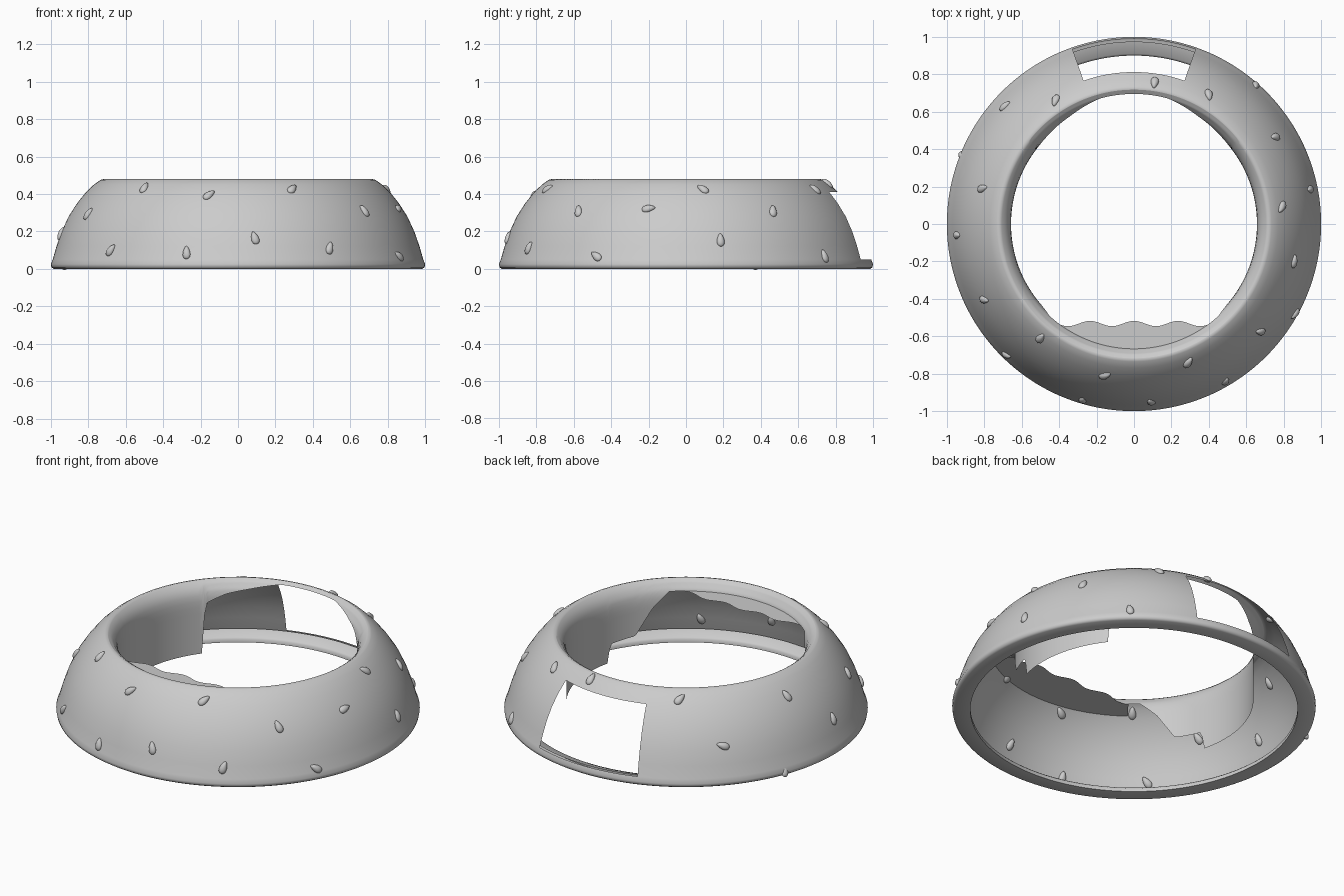
import bpy
import bmesh
from math import sin, cos, pi, radians, degrees, asin, atan2, hypot, sqrt
from mathutils import Matrix, Vector

if "Cube" in bpy.data.objects:
    bpy.data.objects.remove(bpy.data.objects["Cube"])

COLUMNS = 260
WINDOW_HALF = 14          # columns on each side of the back centre line
WINDOW_LOW, WINDOW_HIGH = .05, .41
PLATE_Z = .42

# Outer section (radius, height): base flange, then the domed wall up to the crest
FLANGE = [(.975, .05), (.91, .03), (.9, .02), (.9, 0), (.985, 0), (.997, .008)]
DOME = [(1, .025), (.99, WINDOW_LOW), (.97, .12), (.942, .2), (.905, .28),
        (.86, .35), (.812, WINDOW_HIGH), (.77, .45), (.735, .475), (.718, .48)]
# Inner wall: radius against height, and lower edge height against angle from the side
LIP = [(0, .657), (.36, .657), (.4, .661), (.43, .67), (.465, .695), (.48, .718)]
HEM = [(-90, PLATE_Z), (-47, PLATE_Z), (-39, .335), (-30, .18), (-15.5, .17),
       (-14.5, .06), (38, .06), (39, .36), (49, .405), (75, .465), (90, .465)]


def lerp_table(table, value):
    for (a, b), (c, d) in zip(table, table[1:]):
        if value <= c:
            return b + (d - b) * max(0, value - a) / (c - a)
    return table[-1][1]


def finish(name, bm, angle=50):
    mesh = bpy.data.meshes.new(name)
    bm.to_mesh(mesh)
    bm.free()
    obj = bpy.data.objects.new(name, mesh)
    bpy.context.collection.objects.link(obj)
    bpy.ops.object.select_all(action='DESELECT')
    obj.select_set(True)
    bpy.context.view_layer.objects.active = obj
    bpy.ops.object.shade_smooth_by_angle(angle=radians(angle))
    return obj


def section(angle):
    """Full radial section of the shell at one angle."""
    hem = lerp_table(HEM, degrees(asin(max(-1, min(1, sin(angle))))))
    rows = 12
    inner = []
    for k in range(1, rows + 1):
        # Rows crowd together near the crest so the lip stays round
        z = .48 + (hem - .48) * (k / rows) ** 1.6
        inner.append((lerp_table(LIP, z), z))
    return FLANGE + DOME + inner


def build_shell():
    bm = bmesh.new()
    grid = []
    for i in range(COLUMNS):
        a = pi / 2 + 2 * pi * i / COLUMNS
        grid.append([bm.verts.new((r * cos(a), r * sin(a), z)) for r, z in section(a)])
    first = len(FLANGE) + [z for r, z in DOME].index(WINDOW_LOW)
    last = len(FLANGE) + [z for r, z in DOME].index(WINDOW_HIGH)
    for i in range(COLUMNS):
        left, right = grid[i], grid[(i + 1) % COLUMNS]
        at_back = i < WINDOW_HALF or i >= COLUMNS - WINDOW_HALF
        for j in range(len(left) - 1):
            if at_back and first <= j < last:
                continue          # rear window opening
            bm.faces.new((left[j], right[j], right[j + 1], left[j + 1]))
    return finish("ring_shell", bm)


def build_plate():
    """Flat front ledge with a scalloped free edge."""
    bm = bmesh.new()
    pairs = []
    steps = 72
    for i in range(steps + 1):
        t = 2 * i / steps - 1
        x = .405 * t
        y = -.532 + .014 * cos(2 * pi * x / .235)
        a = atan2(-sqrt(.667 ** 2 - x * x), x)
        pairs.append([bm.verts.new((px, py, PLATE_Z)) for px, py in
                      ((x, y), (.667 * cos(a), .667 * sin(a)), (.8 * cos(a), .8 * sin(a)))])
    for p, q in zip(pairs, pairs[1:]):
        for k in range(2):
            bm.faces.new((p[k], p[k + 1], q[k + 1], q[k]))
    return finish("front_ledge", bm)


# Seeds: plan position x, y and the lean of the pointed end in degrees
SEEDS = [
    (-.5, -.61, 0), (-.155, -.81, 45), (.29, -.74, 45), (.675, -.575, -20),
    (-.8, -.405, 20), (-.68, -.7, 35), (-.275, -.94, -5), (.09, -.95, -15),
    (.49, -.84, 20), (.86, -.48, -55), (.855, -.2, 80), (.79, .09, -45),
    (.755, .465, 15), (.4, .69, -30), (.94, .185, 0), (.65, .74, -10),
    (.11, .755, 0), (-.42, .66, 40), (-.69, .63, -70), (-.81, .19, -20),
    (-.93, .37, 10), (-.945, -.06, 0),
]


def build_seed(index, x, y, lean):
    a, r = atan2(y, x), hypot(x, y)
    by_radius = [(q, z) for q, z in reversed(DOME)]
    z = lerp_table(by_radius, r)
    rise = lerp_table(by_radius, r - .02) - lerp_table(by_radius, r + .02)
    out = Vector((cos(a), sin(a), 0))
    up = (Vector((0, 0, rise)) - out * .04).normalized()
    side = Vector((-sin(a), cos(a), 0))
    normal = side.cross(up)
    basis = Matrix((side, up, normal)).transposed().to_4x4()
    place = (Matrix.Translation(out * min(r, .985) + Vector((0, 0, z)))
             @ basis @ Matrix.Rotation(-radians(lean), 4, 'Z'))
    bm = bmesh.new()
    bmesh.ops.create_uvsphere(bm, u_segments=16, v_segments=10, radius=1)
    for v in bm.verts:
        taper = 1 - .35 * v.co.y      # narrow towards the tip
        v.co = Vector((v.co.x * .02 * taper, v.co.y * .037, v.co.z * .017))
    bm.transform(place)
    return finish(f"seed_{index:02d}", bm, 80)


build_shell()
build_plate()
for n, seed in enumerate(SEEDS, 1):
    build_seed(n, *seed)
